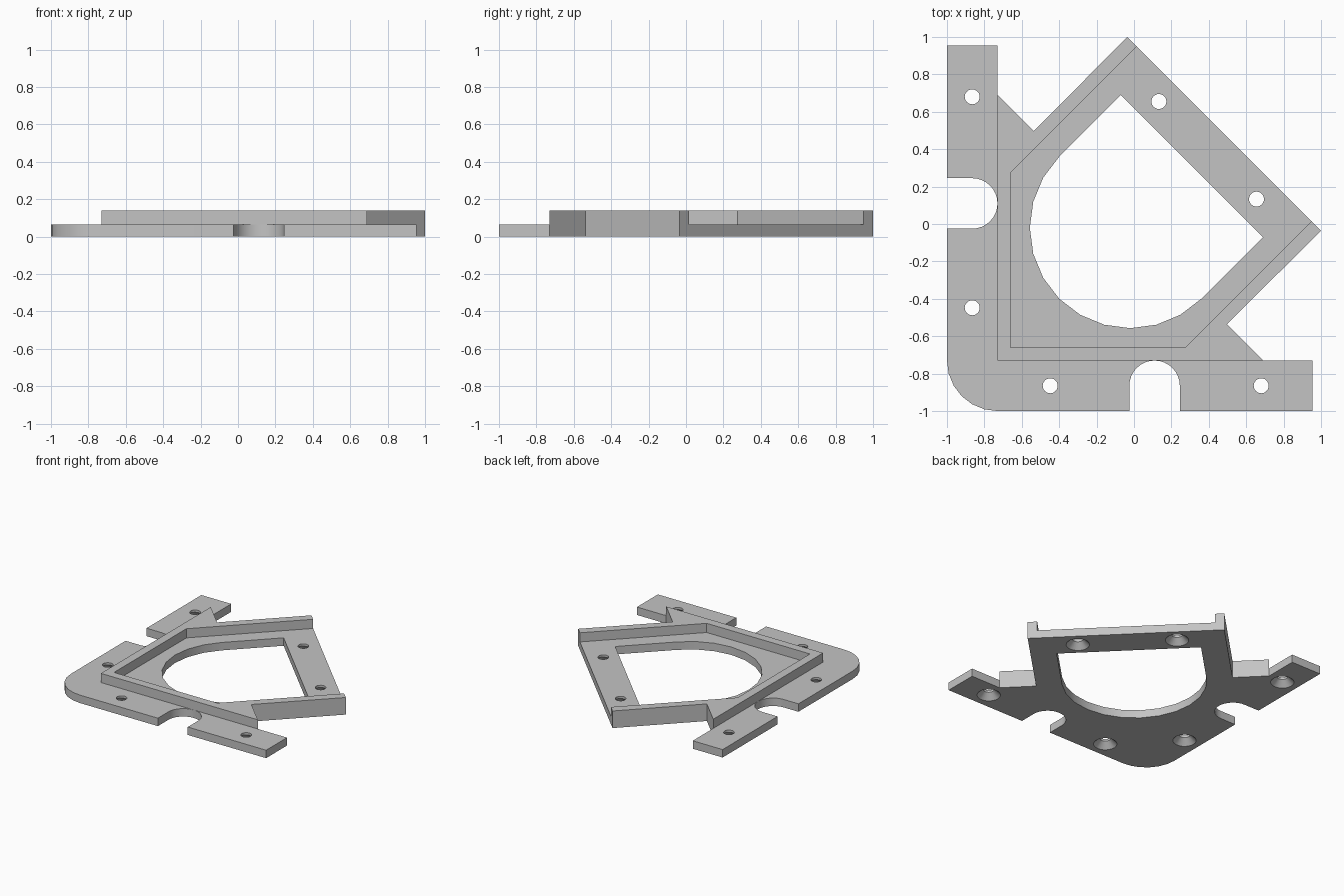
import bpy, bmesh
from math import sin, cos, radians

cube = bpy.data.objects.get("Cube")
if cube:
    bpy.data.objects.remove(cube, do_unlink=True)

PLATE_TOP, WALL_TOP = 0.065, 0.14

grey = bpy.data.materials.new("plain grey")
grey.use_nodes = True
GREY = (0.55, 0.55, 0.55, 1)
grey.diffuse_color = GREY
grey.node_tree.nodes["Principled BSDF"].inputs["Base Color"].default_value = GREY


def arc(cx, cy, r, start, end, steps):
    angles = [radians(start + (end - start) * i / steps) for i in range(steps + 1)]
    return [(cx + r * cos(a), cy + r * sin(a)) for a in angles]


def mirrored(half):
    """Close a half outline by reflecting it across the x = y diagonal."""
    other = [(y, x) for x, y in reversed(half) if abs(x - y) > 1e-4]
    return half + other


def loft(bm, rings):
    """Capped solid through a stack of (outline, z) rings."""
    rows = [[bm.verts.new((x, y, z)) for x, y in outline] for outline, z in rings]
    n = len(rows[0])
    for low, high in zip(rows, rows[1:]):
        for i in range(n):
            j = (i + 1) % n
            bm.faces.new((low[i], low[j], high[j], high[i]))
    bm.faces.new(rows[0][::-1])
    bm.faces.new(rows[-1])


def make_object(name, bm):
    bmesh.ops.recalc_face_normals(bm, faces=bm.faces)
    mesh = bpy.data.meshes.new(name)
    bm.to_mesh(mesh)
    bm.free()
    mesh.materials.append(grey)
    obj = bpy.data.objects.new(name, mesh)
    bpy.context.collection.objects.link(obj)
    return obj


def activate(obj):
    bpy.ops.object.select_all(action='DESELECT')
    obj.select_set(True)
    bpy.context.view_layer.objects.active = obj


# Base plate: rounded corner, cable slot, mounting tab and diamond frame
plate_half = (arc(-0.73, -0.73, 0.27, 225, 270, 3)
              + [(-0.025, -1)]
              + arc(0.11, -0.865, 0.135, 180, 0, 16)
              + [(0.245, -1), (0.955, -1), (0.955, -0.73), (0.69, -0.73),
                 (0.497, -0.537), (1, -0.035)])
bm = bmesh.new()
loft(bm, [(mirrored(plate_half), 0), (mirrored(plate_half), PLATE_TOP)])
plate = make_object("base_plate", bm)

# Cutter: window with a round end, plus countersunk screw holes
bm = bmesh.new()
window = arc(-0.02, -0.02, 0.537, 135, 315, 12) + [(0.69, -0.07), (-0.07, 0.69)]
loft(bm, [(window, -0.1), (window, 0.2)])
for x, y in [(-0.865, 0.68), (-0.865, -0.448), (0.133, 0.655)]:
    for cx, cy in [(x, y), (y, x)]:
        profile = [(0.097, -0.01), (0.04, 0.047), (0.04, 0.1)]
        loft(bm, [(arc(cx, cy, r, 0, 345, 23), z) for r, z in profile])
cutter = make_object("opening_cutter", bm)
cutter.hide_render = True

activate(plate)
cut = plate.modifiers.new("openings", 'BOOLEAN')
cut.operation = 'DIFFERENCE'
cut.solver = 'EXACT'
cut.object = cutter
bpy.ops.object.modifier_apply(modifier=cut.name)
bpy.data.objects.remove(cutter, do_unlink=True)

# Raised wall around three sides of the frame, open at the back right
wall_half = [(-0.73, -0.73), (0.69, -0.73), (0.497, -0.537), (1, -0.035),
             (0.95, 0.015), (0.275, -0.66), (-0.66, -0.66)]
bm = bmesh.new()
loft(bm, [(mirrored(wall_half), PLATE_TOP), (mirrored(wall_half), WALL_TOP)])
wall = make_object("raised_wall", bm)

for obj in (plate, wall):
    activate(obj)
    bpy.ops.object.shade_smooth_by_angle(angle=radians(30))
